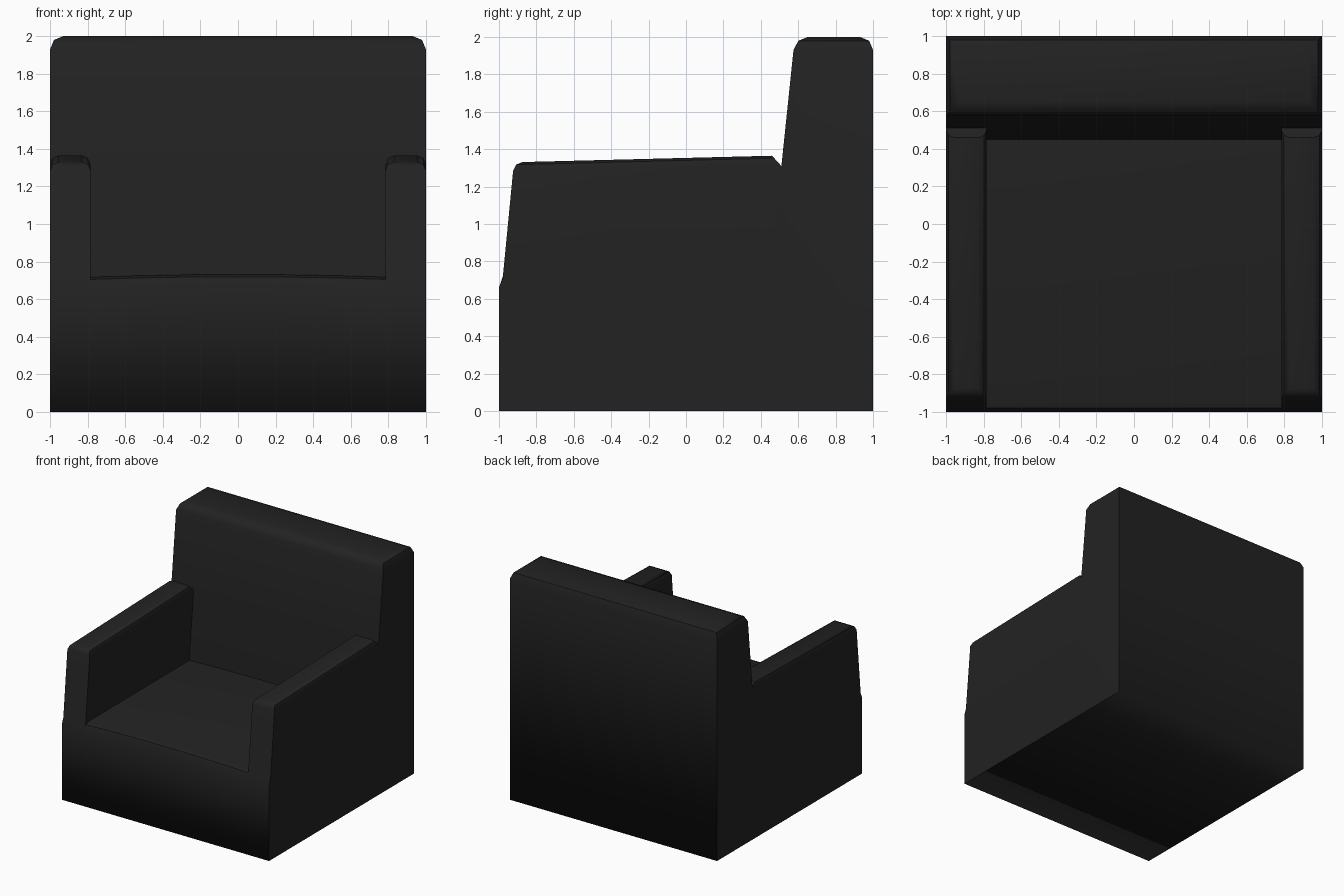
import bpy, bmesh, math

if "Cube" in bpy.data.objects:
    bpy.data.objects.remove(bpy.data.objects["Cube"])

mat = bpy.data.materials.new("black leather")
mat.diffuse_color = (0.016, 0.016, 0.016, 1)
mat.use_nodes = True
mat.node_tree.nodes["Principled BSDF"].inputs["Base Color"].default_value = mat.diffuse_color


def prism(name, profile, xs, bevel_z=None, bevel=0.0, crown=0.0):
    """Extrude a (y, z) profile through the x stations, rounding edges above bevel_z."""
    bm = bmesh.new()
    half = max(abs(x) for x in xs)
    rings = []
    for x in xs:
        lift = crown * (1 - (x / half) ** 2)
        rings.append([bm.verts.new((x, y, z + (lift if z > 0.7 else 0)))
                      for y, z in profile])
    n = len(profile)
    for a, b in zip(rings, rings[1:]):
        for i in range(n):
            j = (i + 1) % n
            bm.faces.new((a[i], a[j], b[j], b[i]))
    bm.faces.new(rings[0])
    bm.faces.new(rings[-1])
    bmesh.ops.recalc_face_normals(bm, faces=bm.faces)
    if bevel_z is not None:
        top = [e for e in bm.edges if all(v.co.z > bevel_z for v in e.verts)
               and (abs(e.verts[0].co.x - e.verts[1].co.x) < 1e-4
                    or e.calc_face_angle(0) > 0.9)]
        bmesh.ops.bevel(bm, geom=top, offset=bevel, segments=2,
                        profile=0.5, affect='EDGES', clamp_overlap=True)
    bm.normal_update()
    # Soft shading, rolling under the front and back bottom edges
    for f in bm.faces:
        f.smooth = True
    for e in bm.edges:
        side = any(abs(f.normal.x) > 0.95 for f in e.link_faces)
        under = all(v.co.z < 0.01 and abs(v.co.y) > 0.99 for v in e.verts)
        e.smooth = e.calc_face_angle(0) < math.radians(42) or (under and not side)
    me = bpy.data.meshes.new(name)
    bm.to_mesh(me)
    bm.free()
    me.materials.append(mat)
    ob = bpy.data.objects.new(name, me)
    bpy.context.collection.objects.link(ob)
    return ob


# Seat block between the arms, slightly crowned
seat = [(-1, 0), (-1, 0.66), (-0.98, 0.705), (-0.94, 0.718), (0.46, 0.72), (0.46, 0)]
prism("seat", seat, [0.785 * i / 5 for i in range(-5, 6)], crown=0.014)

# Arms: leaning front, gently rising top, dip against the backrest
arm = [(-1, 0), (-1, 0.66), (-0.98, 0.71), (-0.92, 1.33),
       (0.46, 1.365), (0.51, 1.31), (0.45, 0.73), (0.45, 0)]
prism("right_arm", arm, [0.785, 1.0], 1.32, 0.045)
prism("left_arm", arm, [-1.0, -0.785], 1.32, 0.045)

# Backrest: full width, raked front, rounded top
back = [(0.45, 0), (0.45, 0.73), (0.51, 1.31), (0.582, 2.0), (1, 2.0), (1, 0)]
prism("backrest", back, [-1.0, 1.0], 1.9, 0.07)
